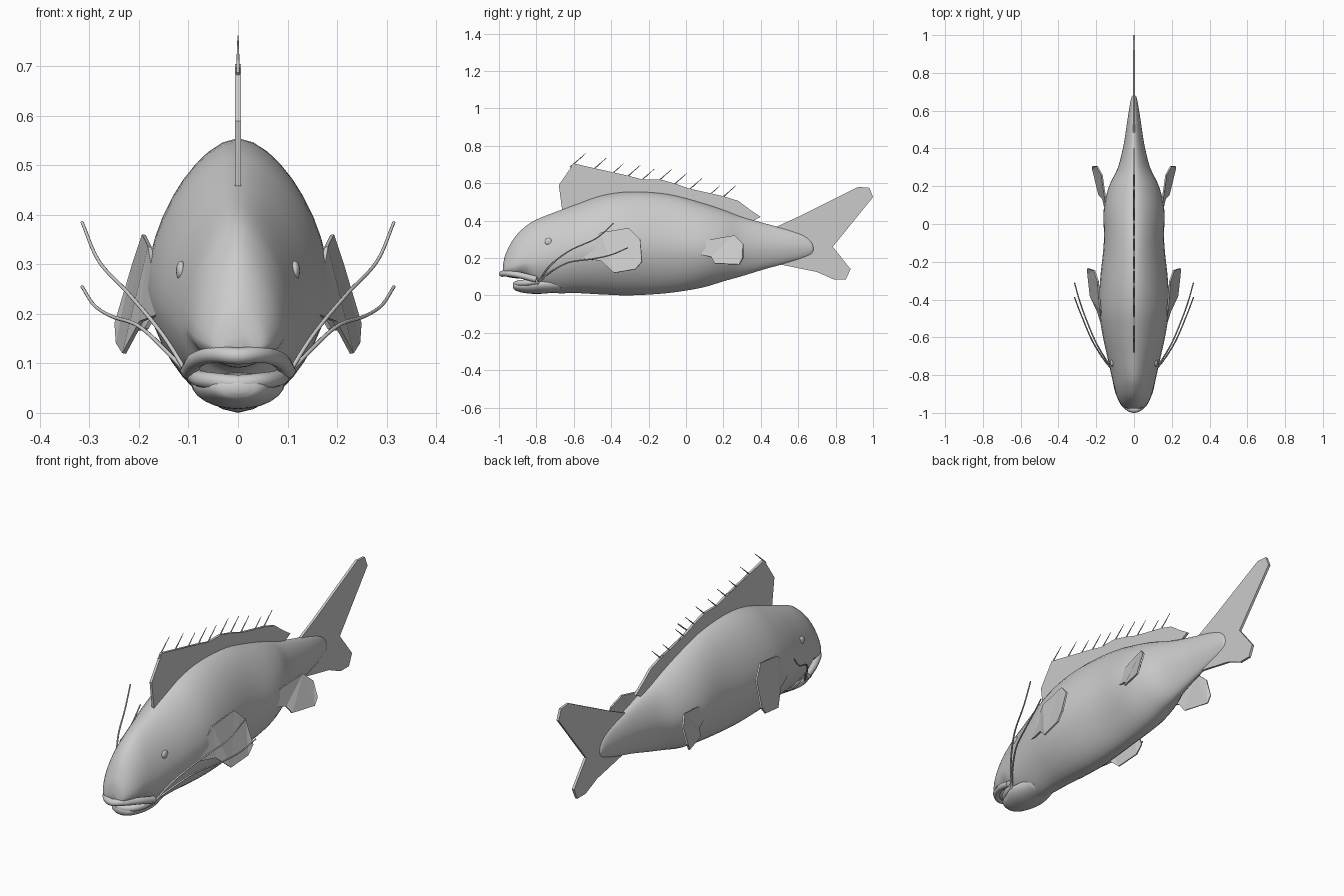
import bpy, bmesh, math
from mathutils import Vector

if "Cube" in bpy.data.objects:
    bpy.data.objects.remove(bpy.data.objects["Cube"])


def spline(pts, steps):
    """Catmull-Rom interpolation through tuples of any length."""
    p = [tuple(2 * a - b for a, b in zip(pts[0], pts[1]))] + list(pts)
    p.append(tuple(2 * a - b for a, b in zip(pts[-1], pts[-2])))
    out = []
    for i in range(1, len(p) - 2):
        for s in range(steps):
            t = s / steps
            out.append(tuple(0.5 * (2 * b + (c - a) * t + (2 * a - 5 * b + 4 * c - d) * t * t
                             + (3 * b - a - 3 * c + d) * t ** 3)
                             for a, b, c, d in zip(*p[i - 1:i + 3])))
    return out + [tuple(pts[-1])]


def add_mesh(name, bm, smooth=False):
    bmesh.ops.recalc_face_normals(bm, faces=bm.faces)
    me = bpy.data.meshes.new(name)
    bm.to_mesh(me)
    bm.free()
    for f in me.polygons:
        f.use_smooth = smooth
    ob = bpy.data.objects.new(name, me)
    bpy.context.collection.objects.link(ob)
    return ob


def loft(name, table, n=36, power=1.7):
    """Rows: y, top, bottom, half width, height fraction of widest point."""
    bm = bmesh.new()
    rings = []
    for y, top, bot, w, frac in spline(table, 4):
        mid = bot + frac * (top - bot)
        ring = []
        for i in range(n):
            a = 2 * math.pi * i / n
            c, s = math.cos(a), math.sin(a)
            k = (abs(c) ** power + abs(s) ** power) ** (-1 / power)
            ring.append(bm.verts.new((w * c * k, y, mid + s * k * (top - mid if s > 0 else mid - bot))))
        rings.append(ring)
    for a, b in zip(rings, rings[1:]):
        for i in range(n):
            bm.faces.new((a[i], a[(i + 1) % n], b[(i + 1) % n], b[i]))
    bm.faces.new(rings[0])
    bm.faces.new(rings[-1])
    return add_mesh(name, bm, True)


def fin(name, pts, thick, mirror=False):
    bm = bmesh.new()
    f = bm.faces.new([bm.verts.new(p) for p in pts])
    bmesh.ops.triangulate(bm, faces=[f])
    ob = add_mesh(name, bm)
    m = ob.modifiers.new("thickness", 'SOLIDIFY')
    m.thickness, m.offset = thick, 0
    if mirror:
        ob.modifiers.new("mirror", 'MIRROR')


def tubes(name, paths, r, tip=1.0):
    cu = bpy.data.curves.new(name, 'CURVE')
    cu.dimensions = '3D'
    cu.bevel_depth, cu.bevel_resolution, cu.use_fill_caps = r, 2, True
    for path in paths:
        sp = cu.splines.new('POLY')
        sp.points.add(len(path) - 1)
        for i, (q, p) in enumerate(zip(sp.points, path)):
            q.co = (*p, 1)
            q.radius = 1 + (tip - 1) * i / (len(path) - 1)
        sp.use_smooth = True
    bpy.context.collection.objects.link(bpy.data.objects.new(name, cu))


def flip(path):
    return [(-x, y, z) for x, y, z in path]


# Body with overhanging snout
loft("body", [
    (-.978, .165, .115, .03, .35), (-.965, .22, .102, .06, .32), (-.92, .305, .092, .088, .3),
    (-.86, .367, .085, .106, .32), (-.80, .405, .03, .12, .4), (-.70, .445, .012, .142, .45),
    (-.58, .49, .012, .168, .47), (-.45, .535, .005, .185, .47), (-.30, .555, 0, .18, .47),
    (-.10, .543, .012, .16, .47), (.08, .497, .04, .16, .47), (.20, .458, .075, .132, .48),
    (.30, .42, .103, .085, .5), (.42, .385, .14, .055, .5), (.55, .35, .175, .035, .5),
    (.63, .322, .2, .022, .5), (.67, .29, .218, .014, .5), (.682, .262, .235, .006, .5)])

# Lower jaw
loft("lower_jaw", [
    (-.925, .06, .04, .015, .5), (-.91, .075, .025, .05, .5), (-.86, .08, .012, .075, .6),
    (-.78, .085, .008, .095, .7), (-.66, .09, .02, .07, .6)], 24, 2)

# Lips
for name, half in (
        ("upper_lip", [(0, -.983, .115), (.05, -.955, .118), (.085, -.88, .106), (.1, -.80, .085)]),
        ("lower_lip", [(0, -.908, .06), (.045, -.893, .064), (.075, -.85, .068), (.088, -.79, .075)])):
    tubes(name, [spline(flip(half[:0:-1]) + half, 6)], .017)

# Eyes
bm = bmesh.new()
bmesh.ops.create_uvsphere(bm, u_segments=20, v_segments=12, radius=.02)
for v in bm.verts:
    v.co = Vector((v.co.x * .5 + .115, v.co.y - .735, v.co.z + .287))
add_mesh("eyes", bm, True).modifiers.new("mirror", 'MIRROR')

# Dorsal fin and its spines
edge = [(-.60, .705), (-.49, .68), (-.40, .648), (-.31, .64), (-.235, .62), (-.14, .62), (-.06, .598),
        (.02, .57), (.115, .53), (.20, .53)]
dorsal = [(-.66, .44), (-.68, .59)] + edge + [
    (.28, .505), (.34, .46), (.40, .42), (.34, .39), (0, .47), (-.3, .5), (-.5, .47)]
fin("dorsal_fin", [(0, y, z) for y, z in dorsal], .012)
tubes("dorsal_spines", [[(0, y - .02, z - .02), (0, y + .066, z + .056)] for y, z in edge], .004, .3)

# Tail fin
tail = [(.48, .365), (.60, .42), (.92, .58), (.98, .575), (1.0, .525), (.785, .26), (.88, .14),
        (.855, .085), (.79, .085), (.70, .125), (.48, .17)]
fin("tail_fin", [(0, y, z) for y, z in tail], .012)

# Paired fins
fin("pectoral_fins", [
    (.155, -.58, .20), (.178, -.455, .335), (.19, -.305, .36), (.21, -.245, .30), (.246, -.235, .18),
    (.243, -.27, .14), (.23, -.385, .12), (.195, -.455, .185)], .008, True)
fin("pelvic_fins", [
    (.15, .07, .22), (.148, .11, .295), (.17, .26, .32), (.195, .305, .275), (.22, .305, .20),
    (.217, .285, .165), (.185, .155, .17), (.165, .135, .205)], .008, True)

# Barbels
long = spline([(.085, -.80, .05), (.15, -.73, .155), (.22, -.62, .24), (.28, -.48, .305), (.315, -.388, .385)], 8)
short = spline([(.085, -.80, .06), (.14, -.73, .12), (.20, -.63, .175), (.255, -.50, .195),
                (.29, -.40, .217), (.315, -.31, .255)], 8)
tubes("barbels", [long, flip(long), short, flip(short)], .0045, .7)
